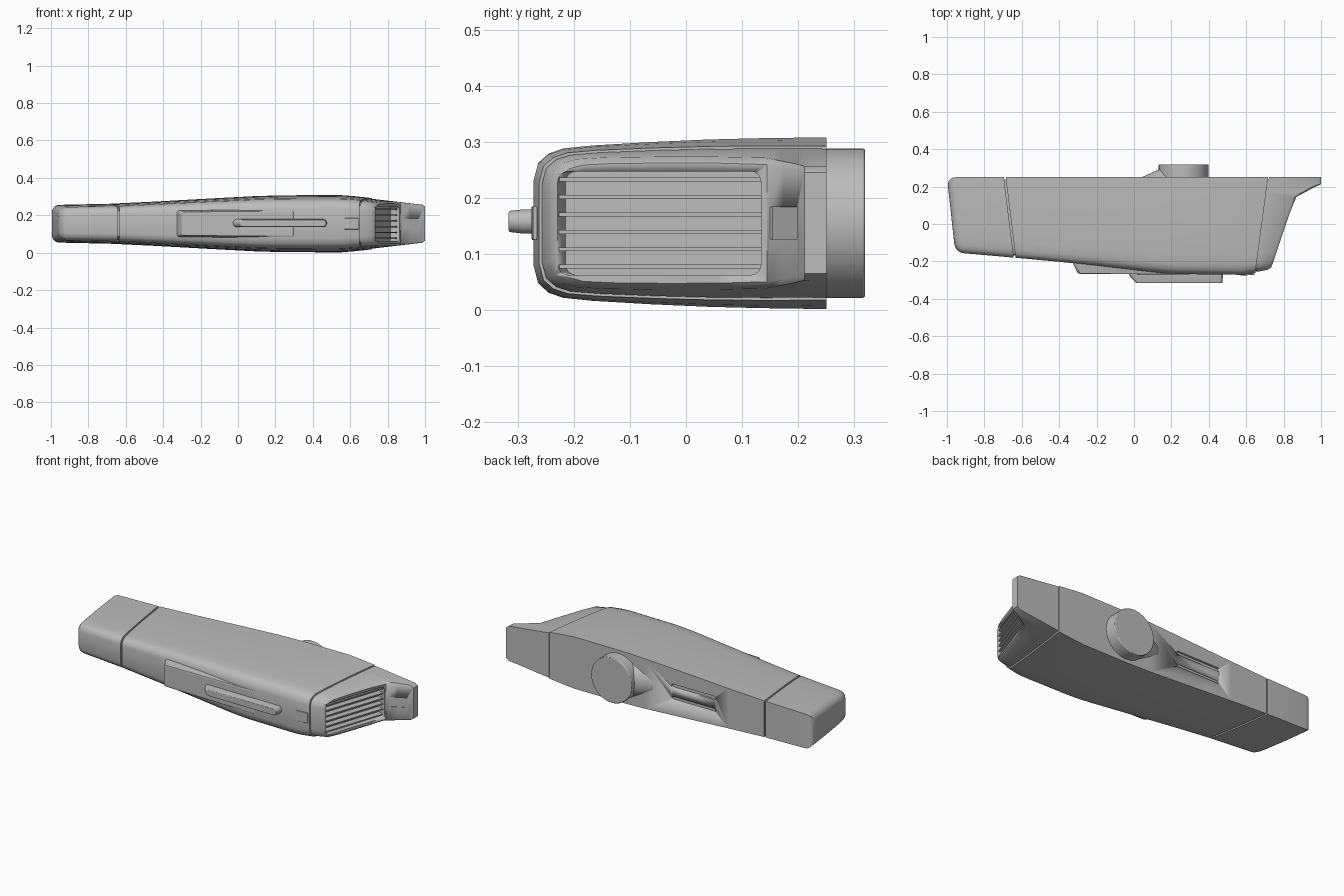
import bpy, bmesh, math
from mathutils import Matrix, Vector

if "Cube" in bpy.data.objects:
    bpy.data.objects.remove(bpy.data.objects["Cube"], do_unlink=True)

ZC = 0.155    # mid height
BACK = 0.25   # flat back plane

grey = bpy.data.materials.new("plain grey")
grey.use_nodes = True
COLOUR = (0.5, 0.5, 0.5, 1)
grey.diffuse_color = COLOUR
grey.node_tree.nodes["Principled BSDF"].inputs["Base Color"].default_value = COLOUR


def interp(table, v):
    if v <= table[0][0]:
        return table[0][1]
    for (a, p), (b, q) in zip(table, table[1:]):
        if v <= b:
            return p + (q - p) * (v - a) / (b - a)
    return table[-1][1]


def finish(name, bm, bevel=0, angle=35):
    bmesh.ops.recalc_face_normals(bm, faces=bm.faces[:])
    mesh = bpy.data.meshes.new(name)
    bm.to_mesh(mesh)
    bm.free()
    obj = bpy.data.objects.new(name, mesh)
    bpy.context.collection.objects.link(obj)
    mesh.materials.append(grey)
    if bevel:
        mod = obj.modifiers.new("soft edges", "BEVEL")
        mod.width, mod.segments = bevel, 3
    for other in bpy.context.selected_objects:
        other.select_set(False)
    obj.select_set(True)
    bpy.context.view_layer.objects.active = obj
    bpy.ops.object.shade_smooth_by_angle(angle=math.radians(angle))
    return obj


def cut(target, cutter):
    mod = target.modifiers.new("cut", "BOOLEAN")
    mod.operation, mod.solver, mod.object = "DIFFERENCE", "EXACT", cutter
    cutter.hide_render = True
    cutter.hide_viewport = True
    cutter.display_type = "WIRE"


# Shell outline: half height and front edge along the length, and cross-section
HALF = [(-1, .1), (-.63, .108), (-.2, .132), (.1, .148), (.25, .152),
        (.55, .153), (.65, .145), (1, .104)]
FRONT = [(-.95, -.152), (-.63, -.18), (-.33, -.208), (0, -.246),
         (.2, -.267), (.6, -.272), (.73, -.245)]
SECTION = [(0, 1), (.08, .997), (.11, .995), (.16, .993), (.22, .99), (.4, .975),
           (.6, .945), (.8, .905), (.9, .87), (.95, .81), (.985, .7), (1, .5)]


def line(xb, xf):
    return [(-.25, xf), (BACK, xb)]


def shell(name, stations):
    """Loft through slanted stations of (edge, inset, back inset)."""
    bm = bmesh.new()
    rings = []
    for edge, inset, back_inset in stations:
        yb, yf = BACK - back_inset, interp(FRONT, edge[0][1]) + inset
        top = []
        for t, w in SECTION:
            y = yb + (yf - yb) * t
            x = interp(edge, y)
            top.append((x, y, w * (interp(HALF, x) - inset)))
        pts = top + [(x, y, -z) for x, y, z in reversed(top)]
        rings.append([bm.verts.new((x, y, z + ZC)) for x, y, z in pts])
    n = len(rings[0])
    for a, b in zip(rings, rings[1:]):
        for i in range(n):
            j = (i + 1) % n
            bm.faces.new((a[i], a[j], b[j], b[i]))
    for ring in (rings[0], rings[-1]):
        for i in range(n // 2 - 1):
            bm.faces.new((ring[i], ring[i + 1], ring[n - 2 - i], ring[n - 1 - i]))
    return finish(name, bm)


def hull(name, points, bevel=0):
    bm = bmesh.new()
    for p in points:
        bm.verts.new(p)
    bmesh.ops.convex_hull(bm, input=bm.verts[:])
    bmesh.ops.dissolve_limit(bm, angle_limit=.02, verts=bm.verts[:], edges=bm.edges[:])
    return finish(name, bm, bevel)


def stadium(x0, x1, r, y, z):
    """Rounded bar outline facing along y."""
    return [((x1 - r if math.cos(a) > 0 else x0 + r) + r * math.cos(a), y, z + r * math.sin(a))
            for a in [math.pi * (k + .5) / 8 for k in range(16)]]


def box(name, size, centre, turn=0, bevel=0):
    bm = bmesh.new()
    m = Matrix.Translation(centre) @ Matrix.Rotation(turn, 4, "Z") @ Matrix.Diagonal((*size, 1))
    bmesh.ops.create_cube(bm, size=1, matrix=m)
    return finish(name, bm, bevel)


# Rear cap with a rounded end
cap = []
R = .045
for k in range(6):
    a = math.pi / 2 * k / 5
    d, inset = R * (1 - math.sin(a)), R * (1 - math.cos(a))
    cap.append((line(-1 + d, -.945 + d), inset, inset))
cap.reverse()
cap.sort(key=lambda s: s[0][1][1])
cap += [(line(-.696, -.634), 0, 0)]
shell("rear_cap", cap)

# Main body, with inset stubs that form the seam grooves
body = [(line(-.72, -.66), .012, .012), (line(-.686, -.624), .012, .012)]
for xb, xf in ((-.686, -.624), (-.45, -.4), (-.2, -.17), (.1, .1), (.18, .18), (.25, .25),
               (.4, .4), (.55, .53), (.62, .58), (.717, .65)):
    body.append((line(xb, xf), 0, 0))
body += [(line(.717, .65), .01, .01), (line(.74, .67), .01, .01)]
main = shell("main_body", body)

# Two slots in the back
for i, s in enumerate((-1, 1)):
    z = ZC + s * .036
    cut(main, hull(f"back_slot_cutter_{i}", stadium(-.37, -.08, .011, .238, z)
                   + stadium(-.37, -.08, .011, .27, z)))

# Nose: slanted frame that sweeps out to a tail block
END = [(-.245, .73), (.14, .86), (.2, .97), (.212, 1), (BACK, 1)]
shifted = [(y, x - .014) for y, x in END]
nose = shell("nose", [(line(.722, .655), .004, 0), (shifted, .004, 0), (END, .014, 0)])

# Grille recess and its slats
SLANT = -math.atan2(.13, .385)
face = Vector((.797, -.047, ZC))
outward = Vector((math.cos(SLANT), math.sin(SLANT), 0))
bm = bmesh.new()
bmesh.ops.create_cube(bm, size=1, matrix=Matrix.Translation(face)
                      @ Matrix.Rotation(SLANT, 4, "Z") @ Matrix.Diagonal((.09, .385, .185, 1)))
corners = [e for e in bm.edges
           if abs((e.verts[0].co - e.verts[1].co).normalized().dot(outward)) > .9]
bmesh.ops.bevel(bm, geom=corners, offset=.02, segments=4, affect="EDGES", profile=.5)
cut(nose, finish("grille_cutter", bm))
for i in range(6):
    spot = face - outward * .027
    spot.z = ZC + (i - 2.5) * .031
    box(f"grille_slat_{i + 1}", (.036, .39, .007), spot, SLANT)

# Shallow notch in the sweep of the tail block
cut(nose, box("tail_notch_cutter", (.1, .02, .057), (.925, .168, ZC), math.atan2(.06, .12)))

# Raised thumb panel on the front
hull("thumb_panel", [(x, y, ZC + s * h) for s in (-1, 1) for x, y, h in
                     ((-.335, -.19, .072), (-.3, -.266, .062), (.3, -.271, .068), (.3, -.2, .09))],
     bevel=.01)

# Slider switch and latch tab
hull("slider_switch", stadium(-.03, .475, .022, -.262, ZC + .003)
     + stadium(-.015, .475, .022, -.29, ZC + .003)
     + stadium(.012, .472, .019, -.316, ZC + .003), bevel=.003)
box("latch_tab", (.075, .008, .06), (.607, -.27, ZC), .03, bevel=.002)

# Round button on the back, with its tapering fairing
bm = bmesh.new()
bmesh.ops.create_cone(bm, cap_ends=True, segments=48, radius1=.133, radius2=.133, depth=.08,
                      matrix=Matrix.Translation((.265, .279, ZC))
                      @ Matrix.Rotation(math.pi / 2, 4, "X"))
finish("round_button", bm, bevel=.004)
hull("button_fairing", [(x, y, ZC + s * h) for s in (-1, 1) for x, y, h in
                        ((.03, .245, .02), (.09, .262, .025), (.14, .295, .03),
                         (.17, .245, .1), (.17, .285, .07), (.25, .295, .05), (.25, .245, .1))],
     bevel=.004)
